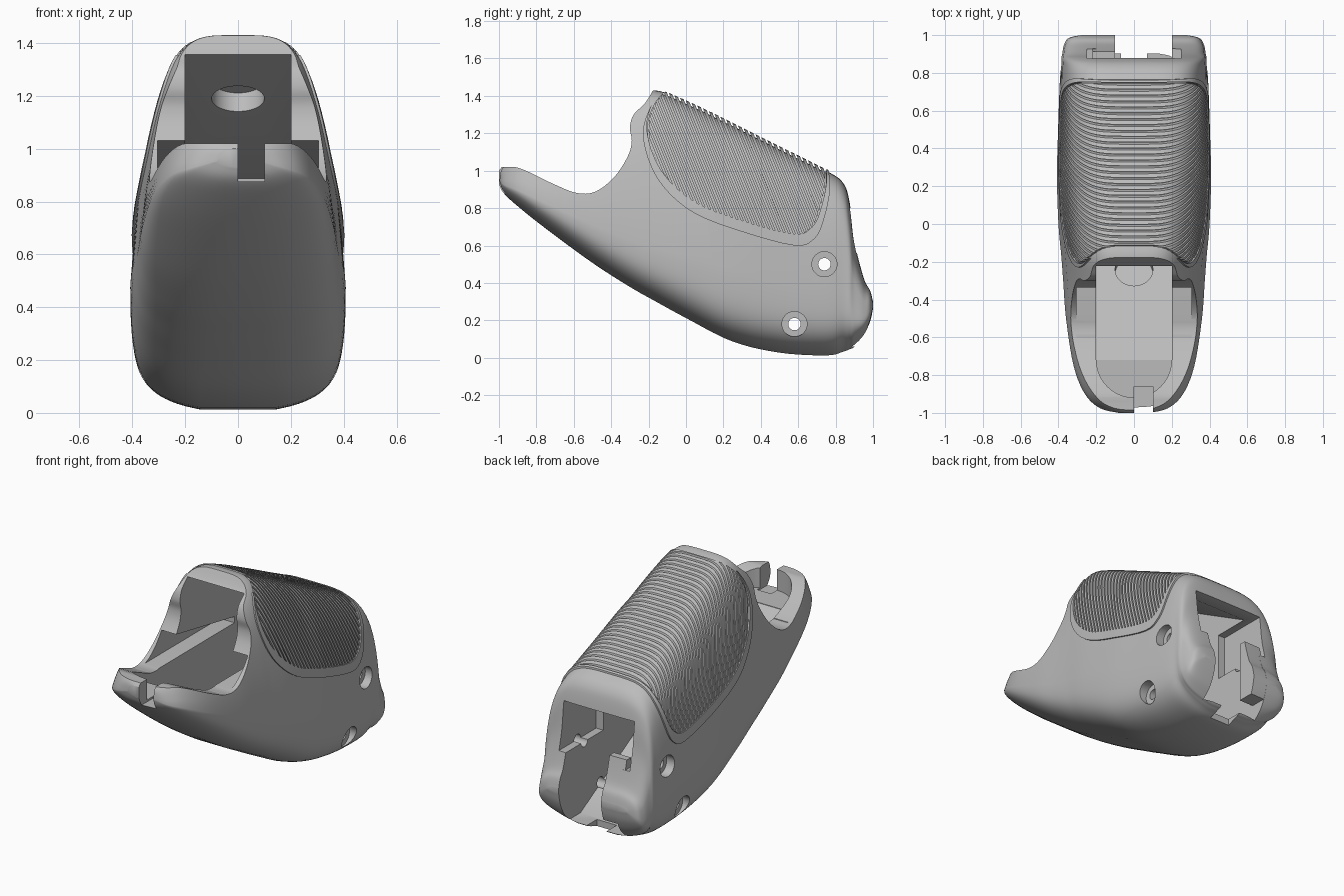
import bpy, bmesh, math
from mathutils import Vector, Matrix

cube = bpy.data.objects.get("Cube")
if cube:
    bpy.data.objects.remove(cube, do_unlink=True)

grey = bpy.data.materials.new("plain grey")
grey.use_nodes = True
GREY = (0.5, 0.5, 0.5, 1)
grey.diffuse_color = GREY
grey.node_tree.nodes["Principled BSDF"].inputs["Base Color"].default_value = GREY


def make(name, bm):
    bmesh.ops.recalc_face_normals(bm, faces=bm.faces)
    mesh = bpy.data.meshes.new(name)
    bm.to_mesh(mesh)
    bm.free()
    mesh.materials.append(grey)
    obj = bpy.data.objects.new(name, mesh)
    bpy.context.collection.objects.link(obj)
    return obj


def spline(points, steps):
    """Smooth curve through the points."""
    pts = [Vector(p) for p in points]
    pts = [pts[0]] + pts + [pts[-1]]
    out = []
    for a, b, c, d in zip(pts, pts[1:], pts[2:], pts[3:]):
        for i in range(steps):
            t = i / steps
            out.append(b + (c - a) * t / 2 + (a - b * 2.5 + c * 2 - d / 2) * t * t
                       + (b * 3 - a - c * 3 + d) * t ** 3 / 2)
    return out + [pts[-1]]


def add_prism(bm, outline, x0, x1):
    rings = [[bm.verts.new((x, p[0], p[1])) for p in outline] for x in (x0, x1)]
    bm.faces.new(rings[0])
    bm.faces.new(rings[1])
    n = len(outline)
    for i in range(n):
        j = (i + 1) % n
        bm.faces.new((rings[0][i], rings[0][j], rings[1][j], rings[1][i]))


def prism(name, outline, x0, x1):
    bm = bmesh.new()
    add_prism(bm, outline, x0, x1)
    return make(name, bm)


def cylinder(name, start, end, radius):
    a, b = Vector(start), Vector(end)
    turn = (b - a).to_track_quat("Z", "Y").to_matrix().to_4x4()
    bm = bmesh.new()
    bmesh.ops.create_cone(bm, cap_ends=True, segments=40, radius1=radius, radius2=radius,
                          depth=(b - a).length, matrix=Matrix.Translation((a + b) / 2) @ turn)
    return make(name, bm)


def combine(obj, cutter, operation="DIFFERENCE"):
    mod = obj.modifiers.new("cut", "BOOLEAN")
    mod.operation = operation
    mod.solver = "MANIFOLD"
    mod.object = cutter
    # Fall back to the other solver where the fast one leaves the mesh untouched
    result = obj.evaluated_get(bpy.context.evaluated_depsgraph_get()).data
    if len(result.polygons) in (0, len(obj.data.polygons)):
        mod.solver = "EXACT"
    bpy.context.view_layer.objects.active = obj
    bpy.ops.object.modifier_apply(modifier=mod.name)
    bpy.data.objects.remove(cutter, do_unlink=True)


def box_outline(y0, y1, z0, z1):
    return [(y0, z0), (y1, z0), (y1, z1), (y0, z1)]


# Body stations from front to back: y, underside, top, half width
STATIONS = [(-1, .93, 1, .08), (-.975, .88, 1.03, .18), (-.9, .81, 1.1, .26),
            (-.75, .69, 1.17, .32), (-.5, .505, 1.28, .36), (-.3, .375, 1.38, .375),
            (-.17, .3, 1.43, .385), (0, .205, 1.37, .4), (.25, .075, 1.25, .408),
            (.5, .015, 1.125, .402), (.75, 0, 1, .393), (.84, .02, .935, .385),
            (.875, .035, .83, .385), (.9, .05, .63, .38), (.95, .11, .43, .37),
            (.985, .19, .36, .345), (1, .26, .3, .28)]


def ramp(v, lo, hi, a, b):
    return a + (b - a) * min(max((v - lo) / (hi - lo), 0), 1)


def body(name, grow=0.0, sides=88):
    """Loft with a tapering rounded top and a crowned underside."""
    bm = bmesh.new()
    rings = []
    for y, low, top, half in spline(STATIONS, 5):
        mid = low + ramp(y, -.2, .3, .32, .5) * (top - low)
        crown = ramp(y, -1, .3, .02, .095) * ramp(y, .85, 1, 1, .1)
        taper = ramp(y, .2, .85, .28, .1)
        ring = []
        for i in range(sides):
            a = math.tau * (i + .5) / sides
            c, s = math.cos(a), math.sin(a)
            n = 4.2 if s > 0 else ramp(y, -1, .3, 2.8, 6.5)
            across, rise = abs(c) ** (2 / n), abs(s) ** (2 / n)
            if s > 0:
                z = mid + rise * (top - mid + grow)
                across *= 1 - taper * rise
            else:
                z = mid - rise * (mid - low + grow - crown * across ** 2)
            ring.append(bm.verts.new((math.copysign(across, c) * (half + grow), y, z)))
        rings.append(ring)
    bm.faces.new(rings[0])
    bm.faces.new(rings[-1])
    for r, q in zip(rings, rings[1:]):
        for i in range(sides):
            j = (i + 1) % sides
            bm.faces.new((r[i], r[j], q[j], q[i]))
    return make(name, bm)


# Side outline of the grip, open upwards, and its inset copies
outline = spline([(-.11, 1.43), (-.19, 1.34), (-.23, 1.2), (-.19, 1.03), (-.1, .89), (.05, .77),
                  (.28, .68), (.58, .6), (.69, .64), (.74, .75), (.77, .9), (.76, 1.02)], 4)
outline = [tuple(p) for p in outline] + [(.76, 1.7), (-.11, 1.7)]


def inset(factor):
    return [(.3 + (y - .3) * factor, 1.7 + (z - 1.7) * factor) for y, z in outline]


def skin(name, outer, inner, factor):
    """Thin layer of the body surface inside the grip outline."""
    layer = body(name, outer)
    combine(layer, body("core_cutter", inner))
    combine(layer, prism("grip_limit", inset(factor), -1, 1), "INTERSECT")
    return layer


shell = body("handle_shell")

# Shallow bed for the grip
combine(shell, skin("bed_cutter", .06, -.012, .955))

# Scooped front opening
scoop = spline([(-1.1, 1.02), (-.96, 1.02), (-.88, 1.01), (-.7, .925), (-.58, .88), (-.48, .89),
                (-.38, .97), (-.31, 1.08), (-.29, 1.16), (-.3, 1.23), (-.28, 1.3),
                (-.22, 1.36), (-.17, 1.44)], 5)
combine(shell, prism("scoop_cutter", scoop + [(-.17, 1.7), (-1.1, 1.7)], -1.01, 1.01))

# Sloping central tunnel with a rounded front end
combine(shell, prism("tunnel_cutter", [(-.72, .884), (.78, .06), (1.1, .06), (1.1, .63),
                                       (-.24, 1.365), (-.72, 1.63)], -.2, .2))
combine(shell, cylinder("bowl_cutter", (0, -.72, .887), (0, -.72, 1.5), .199))

# Wedge pocket with a level floor, wider rear mouth and rear drain notch
combine(shell, prism("pocket_cutter", [(-.6, .881), (.25, .881), (.25, .92), (-.31, 1.025),
                                       (-.6, 1.08)], -.305, .305))
combine(shell, prism("mouth_cutter", box_outline(.55, 1.12, .5, .8), -.25, .25))
combine(shell, prism("drain_cutter", box_outline(.8, 1.13, -.1, .2), -.07, .07))

# Notch in the front lip
combine(shell, prism("notch_cutter", box_outline(-1.12, -.86, .875, 1.2), 0, .1))

# Pivot recess in the tunnel ceiling and floor
combine(shell, cylinder("pivot_cutter", (0, .12, 1.26), (0, -.265, .575), .1))

# Screw holes with wide countersinks on both sides
for y, z in ((.58, .18), (.74, .5)):
    combine(shell, cylinder("screw_cutter", (-.6, y, z), (.6, y, z), .033))
    for side in (-1, 1):
        combine(shell, cylinder("sink_cutter", (side * .335, y, z), (side * .61, y, z), .067))

# One rear lobe reaches further across the opening
lobe = body("rear_lobe", -.003)
combine(lobe, prism("lobe_limit", box_outline(.87, 1.1, .17, .56), -.22, -.1), "INTERSECT")

# Grip rim and ribbed pad
rim = skin("grip_rim", .01, -.016, 1)
combine(rim, prism("rim_cutter", [(y, z + .02) for y, z in inset(.962)] , -1.1, 1.1))
grip = skin("grip_ribs", .006, -.02, .945)

# Fine slanted grooves across the grip
bm = bmesh.new()
LEAN, PITCH = .4, .025
for k in range(56):
    y = -.52 + k * PITCH
    top, low = y - .3 * LEAN, y + .9 * LEAN
    add_prism(bm, [(top, 1.7), (top + .009, 1.7), (low + .009, .5), (low, .5)], -.6, .6)
combine(grip, make("groove_cutter", bm))

# Smooth surfaces with crisp cut edges
for obj in (shell, grip, rim, lobe):
    bpy.ops.object.select_all(action="DESELECT")
    obj.select_set(True)
    bpy.context.view_layer.objects.active = obj
    bpy.ops.object.shade_smooth_by_angle(angle=math.radians(32))
